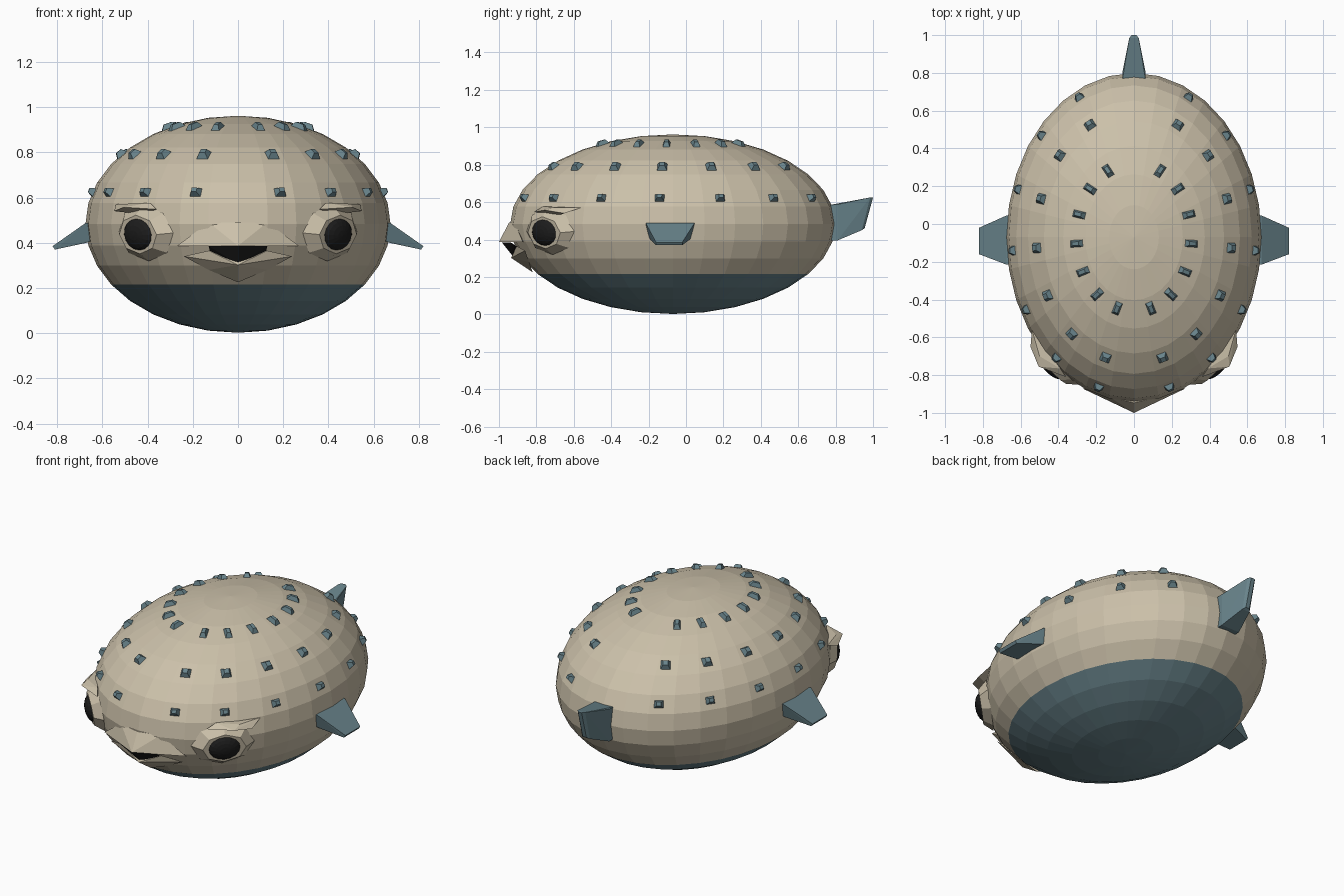
import bpy, bmesh
from math import sin, cos, radians, sqrt
from mathutils import Vector, Matrix

if "Cube" in bpy.data.objects:
    bpy.data.objects.remove(bpy.data.objects["Cube"])

def mat(name, r, g, b):
    m = bpy.data.materials.new(name)
    m.diffuse_color = (r, g, b, 1)
    m.use_nodes = True
    m.node_tree.nodes["Principled BSDF"].inputs["Base Color"].default_value = m.diffuse_color
    return m

TAN = mat("tan", 0.60, 0.53, 0.40)
TEAL = mat("teal", 0.14, 0.23, 0.26)
BLACK = mat("black", 0.012, 0.012, 0.012)

C = Vector((0, -0.07, 0.482))
R = Vector((0.675, 0.87, 0.48))

def finish(name, bm, *mats):
    me = bpy.data.meshes.new(name)
    bm.to_mesh(me)
    bm.free()
    for m in mats:
        me.materials.append(m)
    ob = bpy.data.objects.new(name, me)
    bpy.context.collection.objects.link(ob)
    return ob

def hull(name, pts, m, side=1):
    bm = bmesh.new()
    for x, y, z in pts:
        bm.verts.new((x * side, y, z))
    bmesh.ops.convex_hull(bm, input=bm.verts)
    return finish(name, bm, m)

def frame(p):
    # surface frame: tangent, up, outward normal
    n = Vector([(p[i] - C[i]) / R[i] ** 2 for i in range(3)]).normalized()
    t = Vector((0, 0, 1)).cross(n).normalized()
    u = n.cross(t)
    m = Matrix((t, u, n)).transposed().to_4x4()
    m.translation = p
    return m

# body: faceted ellipsoid with a darker belly
bm = bmesh.new()
bmesh.ops.create_uvsphere(bm, u_segments=32, v_segments=16, radius=1)
bmesh.ops.scale(bm, vec=R, verts=bm.verts)
bmesh.ops.translate(bm, vec=C, verts=bm.verts)
for f in bm.faces:
    f.material_index = 1 if f.calc_center_median().z < 0.215 else 0
finish("body", bm, TAN, TEAL)

# beak: upper lip, dark mouth, lower lip
hull("upper_lip", [(0, -1.0, 0.386), (0.27, -0.872, 0.386), (-0.27, -0.872, 0.386),
                   (0.13, -0.915, 0.49), (-0.13, -0.915, 0.49), (0, -0.947, 0.49),
                   (0, -0.85, 0.386)], TAN)
hull("mouth", [(0.13, -0.938, 0.385), (-0.13, -0.938, 0.385), (0, -0.985, 0.385),
               (0.125, -0.915, 0.365), (-0.125, -0.915, 0.365), (0, -0.922, 0.306),
               (0, -0.85, 0.33)], BLACK)
hull("lower_lip", [(0, -0.935, 0.302), (0.13, -0.905, 0.365), (-0.13, -0.905, 0.365),
                   (0.24, -0.86, 0.34), (-0.24, -0.86, 0.34),
                   (0.13, -0.84, 0.28), (-0.13, -0.84, 0.28), (0, -0.82, 0.225)], TAN)

# spikes: three rows of small truncated pyramids
def spike(m, w, h):
    bm = bmesh.new()
    for z, k in ((-0.015, 1.15), (0.02, 0.5)):
        for sx in (-1, 1):
            for sy in (-1, 1):
                bm.verts.new(m @ Vector((sx * w * k / 2, sy * h * k / 2, z)))
    bmesh.ops.convex_hull(bm, input=bm.verts)
    finish("spike", bm, TEAL)

for z, w, h in ((0.625, 0.05, 0.04), (0.79, 0.055, 0.055), (0.91, 0.04, 0.075)):
    k = sqrt(1 - ((z - C.z) / R.z) ** 2)
    for i in range(7):
        a = radians(17 + 22.7 * i)
        for s in (-1, 1):
            p = Vector((s * R.x * k * sin(a), C.y - R.y * k * cos(a), z))
            spike(frame(p), w, h)

for s, side in ((1, "left"), (-1, "right")):
    # eye with its socket
    m = frame(Vector((s * 0.425, -0.742, 0.44)))
    bm = bmesh.new()
    bmesh.ops.create_cone(bm, cap_ends=True, segments=8, radius1=0.175, radius2=0.12, depth=0.05,
                          matrix=m @ Matrix.Diagonal((1, 0.72, 1, 1)))
    finish("eye_socket_" + side, bm, TAN)
    bm = bmesh.new()
    bmesh.ops.create_uvsphere(bm, u_segments=16, v_segments=10, radius=1,
                              matrix=m @ Matrix.Translation((0, 0, 0.015)) @ Matrix.Diagonal((0.09, 0.073, 0.04, 1)))
    finish("eye_" + side, bm, BLACK)
    # brow above the eye
    hull("brow_" + side, [(0.36, -0.81, 0.548), (0.505, -0.755, 0.557), (0.548, -0.65, 0.54),
                          (0.39, -0.765, 0.577), (0.50, -0.70, 0.572), (0.54, -0.56, 0.57),
                          (0.42, -0.70, 0.525)], TAN, s)
    # side fin
    hull("side_fin_" + side, [(0.62, -0.215, 0.49), (0.62, 0.045, 0.49), (0.675, -0.215, 0.487), (0.675, 0.045, 0.487),
                              (0.62, -0.205, 0.42), (0.62, 0.035, 0.42), (0.67, -0.19, 0.40), (0.67, 0.02, 0.40),
                              (0.82, -0.16, 0.385), (0.82, -0.02, 0.385),
                              (0.81, -0.16, 0.37), (0.81, -0.02, 0.37)], TEAL, s)

# tail fin
tail = []
for s in (-1, 1):
    tail += [(s * 0.06, 0.77, 0.585), (s * 0.06, 0.81, 0.587), (s * 0.06, 0.77, 0.395), (s * 0.06, 0.81, 0.395),
             (s * 0.025, 0.985, 0.625), (s * 0.012, 1.0, 0.625), (s * 0.025, 0.94, 0.45), (s * 0.012, 0.955, 0.46)]
hull("tail_fin", tail, TEAL)
